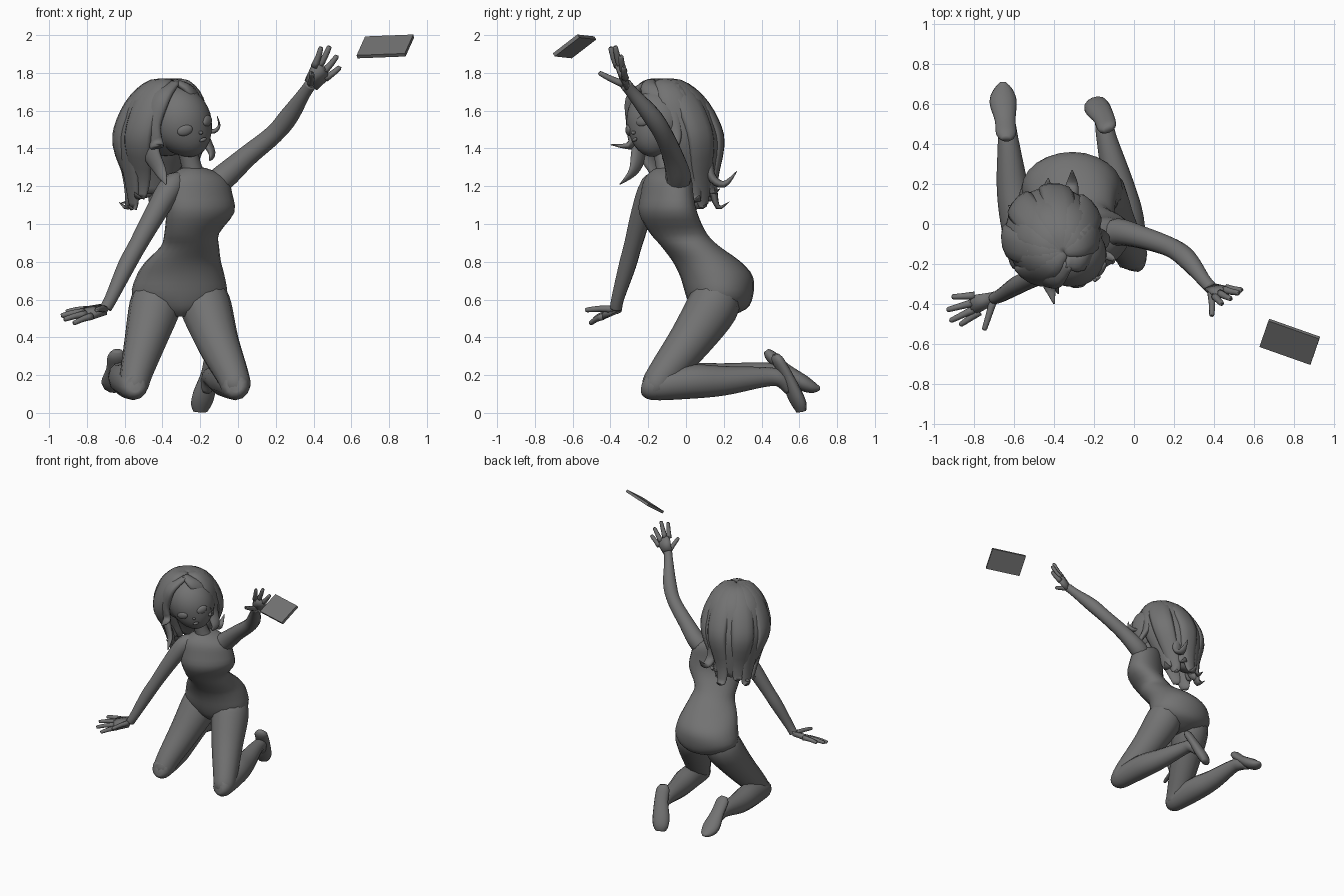
import bpy, bmesh, random
from math import cos, sin, pi, radians
from mathutils import Vector as V, Matrix

random.seed(7)
dark = bpy.data.materials.new("dark_grey")
dark.diffuse_color = (0.17, 0.17, 0.17, 1)


def finish(name, bm):
    bmesh.ops.recalc_face_normals(bm, faces=bm.faces)
    me = bpy.data.meshes.new(name)
    bm.to_mesh(me)
    bm.free()
    me.materials.append(dark)
    for p in me.polygons:
        p.use_smooth = True
    ob = bpy.data.objects.new(name, me)
    bpy.context.collection.objects.link(ob)
    return ob


def loft(name, rings):
    bm = bmesh.new()
    rows = [[bm.verts.new(p) for p in r] for r in rings]
    n = len(rows[0])
    for a, b in zip(rows, rows[1:]):
        for i in range(n):
            bm.faces.new((a[i], a[(i + 1) % n], b[(i + 1) % n], b[i]))
    bm.faces.new(rows[0])
    bm.faces.new(rows[-1])
    return finish(name, bm)


def spline(rows, k=4):
    """Catmull-Rom resampling of rows of numbers."""
    out = []
    for i in range(len(rows) - 1):
        a, b, c, d = (rows[max(0, min(len(rows) - 1, i + j))] for j in (-1, 0, 1, 2))
        for s in range(k):
            t = s / k
            out.append([0.5 * (2 * q + (r - p) * t + (2 * p - 5 * q + 4 * r - w) * t * t
                               + (3 * q - p - 3 * r + w) * t ** 3) for p, q, r, w in zip(a, b, c, d)])
    return out + [list(rows[-1])]


def tube(name, rows, ref=(1, 0, 0), flat=1.0, n=12, k=4):
    """Swept tube; each row is x, y, z, radius. flat squashes across ref."""
    pts = spline(rows, k)
    rings = []
    for i, p in enumerate(pts):
        t = (V(pts[min(i + 1, len(pts) - 1)][:3]) - V(pts[max(i - 1, 0)][:3])).normalized()
        s = V(ref) - t * t.dot(V(ref))
        s.normalize()
        w = t.cross(s)
        r = max(p[3], 0.002)
        rings.append([V(p[:3]) + s * r * cos(2 * pi * j / n) + w * r * flat * sin(2 * pi * j / n)
                      for j in range(n)])
    return loft(name, rings)


def level_loft(name, rows, n=24):
    """Stack of level ovals; each row is z, xmin, xmax, ymin, ymax, skew."""
    rings = []
    for z, x0, x1, y0, y1, f in spline(rows, 3):
        rings.append([((x0 + x1) / 2 + (x1 - x0) / 2 * cos(u), (y0 + y1) / 2 + (y1 - y0) / 2 * sin(u + f), z)
                      for u in (2 * pi * j / n for j in range(n))])
    return loft(name, rings)


def ball(name, size, mat, shape=None):
    bm = bmesh.new()
    bmesh.ops.create_uvsphere(bm, u_segments=24, v_segments=16, radius=1)
    for v in bm.verts:
        v.co = V(v.co[i] * size[i] for i in range(3))
        if shape:
            shape(v.co)
    bm.transform(mat)
    return finish(name, bm)


# Torso
level_loft("torso", [
    (0.51, -0.35, -0.26, 0.07, 0.22, 0), (0.55, -0.47, -0.13, 0.03, 0.32, 0),
    (0.62, -0.56, -0.06, 0.00, 0.355, 0), (0.72, -0.54, -0.07, -0.03, 0.355, 0),
    (0.80, -0.49, -0.09, -0.07, 0.29, 0.05), (0.88, -0.41, -0.10, -0.13, 0.18, 0.1),
    (0.95, -0.39, -0.10, -0.19, 0.11, 0.2), (1.06, -0.38, -0.02, -0.25, 0.06, 0.35),
    (1.16, -0.38, -0.03, -0.24, 0.04, 0.4), (1.24, -0.37, -0.06, -0.22, 0.03, 0.4),
    (1.29, -0.31, -0.15, -0.17, 0.00, 0.3), (1.30, -0.27, -0.20, -0.13, -0.05, 0.3)])
tube("neck", [(-0.23, -0.09, 1.24, 0.065), (-0.25, -0.11, 1.32, 0.052), (-0.28, -0.13, 1.44, 0.055)])

# Legs: thigh, shin and foot
tube("right_thigh", [(-0.42, 0.17, 0.65, 0.12), (-0.44, 0.14, 0.56, 0.137), (-0.49, 0.02, 0.38, 0.112),
                     (-0.54, -0.12, 0.20, 0.085), (-0.55, -0.165, 0.13, 0.072), (-0.55, -0.185, 0.085, 0.035)])
tube("left_thigh", [(-0.19, 0.17, 0.65, 0.12), (-0.17, 0.14, 0.56, 0.137), (-0.11, 0.02, 0.38, 0.115),
                    (-0.03, -0.12, 0.20, 0.088), (-0.01, -0.165, 0.13, 0.075), (-0.01, -0.185, 0.085, 0.035)])
tube("right_shin", [(-0.545, -0.23, 0.14, 0.03), (-0.55, -0.19, 0.14, 0.072), (-0.58, 0.02, 0.17, 0.09),
                    (-0.61, 0.2, 0.185, 0.078), (-0.63, 0.42, 0.215, 0.052), (-0.64, 0.51, 0.20, 0.045),
                    (-0.65, 0.58, 0.16, 0.03)])
tube("left_shin", [(-0.01, -0.23, 0.14, 0.03), (-0.01, -0.19, 0.14, 0.072), (-0.04, 0.02, 0.165, 0.09),
                   (-0.08, 0.2, 0.17, 0.078), (-0.135, 0.42, 0.19, 0.052), (-0.15, 0.5, 0.18, 0.045),
                   (-0.17, 0.55, 0.12, 0.03)])
tube("right_foot", [(-0.64, 0.425, 0.33, 0.025), (-0.64, 0.45, 0.30, 0.05), (-0.645, 0.52, 0.235, 0.052),
                    (-0.655, 0.61, 0.165, 0.068), (-0.655, 0.67, 0.135, 0.05), (-0.655, 0.71, 0.13, 0.015)],
     flat=0.62)
tube("left_foot", [(-0.13, 0.475, 0.31, 0.025), (-0.135, 0.485, 0.28, 0.048), (-0.15, 0.53, 0.2, 0.052),
                   (-0.18, 0.575, 0.1, 0.063), (-0.195, 0.6, 0.045, 0.058), (-0.2, 0.61, 0.008, 0.04)],
     ref=(0.93, 0.37, 0), flat=0.6)

# Arms
tube("left_arm", [(-0.16, -0.07, 1.19, 0.06), (-0.08, -0.04, 1.245, 0.068), (0.05, -0.07, 1.36, 0.056),
                  (0.19, -0.12, 1.475, 0.05), (0.27, -0.18, 1.57, 0.05), (0.35, -0.28, 1.69, 0.034),
                  (0.385, -0.32, 1.74, 0.032)], ref=(0, 1, 0))
tube("right_arm", [(-0.29, -0.14, 1.24, 0.04), (-0.35, -0.18, 1.20, 0.065), (-0.43, -0.23, 1.07, 0.058),
                   (-0.53, -0.28, 0.89, 0.048), (-0.59, -0.31, 0.78, 0.046), (-0.67, -0.36, 0.61, 0.034),
                   (-0.70, -0.37, 0.555, 0.032)], ref=(0, 1, 0))


def hand(side, wrist, tips, thumb, normal):
    w, nrm = V(wrist), V(normal).normalized()
    across = (V(tips[0]) - V(tips[-1])).normalized()
    base = [w + across * 0.032, w - across * 0.032]
    knuckles = [w.lerp(V(t), 0.52) for t in tips]
    mid = sum(knuckles, V()) / 4
    knuckles = [k + (k - mid) * 0.25 for k in knuckles]
    bm = bmesh.new()
    for p in base + knuckles:
        for s in (-0.018, 0.018):
            bm.verts.new(p + nrm * s)
    bmesh.ops.convex_hull(bm, input=bm.verts)
    finish(side + "_palm", bm)
    for i, (k, t) in enumerate([*zip(knuckles, tips), (w.lerp(V(thumb), 0.1), thumb)]):
        k, t = k.lerp(w, 0.1), V(t)
        tube(f"{side}_finger_{i + 1}", [(*k, 0.02), (*(k.lerp(t, 0.5) + nrm * 0.004), 0.016),
                                        (*k.lerp(t, 0.95), 0.013), (*t, 0.008)], ref=normal, n=8, k=2)


hand("left", (0.385, -0.32, 1.735), [(0.44, -0.40, 1.935), (0.485, -0.375, 1.94), (0.525, -0.345, 1.89),
     (0.54, -0.33, 1.83)], (0.39, -0.46, 1.80), (0.7, -0.65, -0.3))
hand("right", (-0.70, -0.37, 0.55), [(-0.91, -0.365, 0.535), (-0.935, -0.43, 0.515), (-0.92, -0.485, 0.495),
     (-0.87, -0.505, 0.475)], (-0.75, -0.53, 0.545), (0.1, 0, 1))

# Head: tapered to the chin, turned and tilted
head = (Matrix.Translation((-0.305, -0.15, 1.54)) @ Matrix.Rotation(radians(33), 4, 'Z')
        @ Matrix.Rotation(radians(-20), 4, 'Y'))


def face_shape(c):
    if c.z < -0.05:
        t = (-0.05 - c.z) / 0.14
        c.x *= 1 - 0.15 * t
        c.y = c.y * (1 - 0.1 * t) - 0.045 * t


ball("head", (0.165, 0.165, 0.19), head, face_shape)
for s in (-1, 1):
    ball("eye", (0.042, 0.016, 0.028), head @ Matrix.Translation((s * 0.075, -0.142, -0.02))
         @ Matrix.Rotation(s * 0.45, 4, 'Z'))
ball("nose", (0.01, 0.013, 0.01), head @ Matrix.Translation((0, -0.167, -0.06)))
ball("lips", (0.022, 0.01, 0.01), head @ Matrix.Translation((0, -0.168, -0.1)))

# Hair: scalp cap, back mass, then overlapping locks fanned round the crown
ball("hair_cap", (0.205, 0.21, 0.195), Matrix.Translation((-0.385, -0.08, 1.555)))
level_loft("hair_back", [
    (1.56, -0.58, -0.25, -0.15, 0.12, 0), (1.42, -0.59, -0.26, -0.13, 0.15, 0),
    (1.28, -0.57, -0.31, -0.04, 0.14, 0), (1.16, -0.54, -0.37, 0.02, 0.12, 0)])


def lock(name, angle, end, flick, grow, width=0.085):
    a = radians(angle)
    path = [(-0.35, -0.14, 0, 1.755, 0.3), (-0.365, -0.125, 0.09, 1.74, 0.75), (-0.38, -0.10, 0.165, 1.66, 1),
            (-0.395, -0.075, 0.2 + grow, 1.54, 1), (-0.41, -0.05, 0.205 + grow, 1.42, 0.95),
            (-0.43, -0.01, 0.155, 1.42 + (end - 1.42) * 0.6, 0.7),
            (-0.44, 0.02, 0.12 + flick * 0.4, end, 0.4), (-0.44, 0.03, 0.13 + flick, end + flick * 0.4, 0.03)]
    tube(name, [(x + r * cos(a), y + r * sin(a), z, w * width) for x, y, r, z, w in path],
         ref=(-sin(a), cos(a), 0.01), flat=0.4, n=10, k=3)


for i, ang in enumerate(range(12, 240, 25)):
    lock(f"hair_lock_{i + 1}", ang, random.uniform(1.08, 1.22), (0.07, 0.0, 0.04)[i % 3], (0.0, 0.018)[i % 2])

# Fringe locks framing the face, with loose wisps
tube("fringe_right", [(-0.33, -0.2, 1.75, 0.03), (-0.41, -0.27, 1.67, 0.065), (-0.46, -0.27, 1.53, 0.065),
                      (-0.43, -0.29, 1.42, 0.04), (-0.40, -0.40, 1.42, 0.004)], ref=(0.8, -0.6, 0), flat=0.5)
tube("fringe_left", [(-0.34, -0.19, 1.755, 0.03), (-0.26, -0.19, 1.71, 0.05), (-0.20, -0.10, 1.60, 0.055),
                     (-0.18, -0.07, 1.47, 0.05), (-0.14, -0.09, 1.38, 0.035), (-0.15, -0.12, 1.34, 0.01)],
     ref=(0.3, 0.9, 0), flat=0.5)
tube("wisp_right", [(-0.47, -0.24, 1.5, 0.05), (-0.46, -0.25, 1.38, 0.055), (-0.41, -0.28, 1.28, 0.035),
                    (-0.38, -0.35, 1.21, 0.004)], ref=(0.8, -0.6, 0), flat=0.5)
tube("wisp_left", [(-0.19, -0.13, 1.5, 0.02), (-0.13, -0.16, 1.49, 0.02), (-0.10, -0.18, 1.52, 0.012),
                   (-0.11, -0.2, 1.57, 0.003)], ref=(0, 1, 0), flat=0.6)
tube("wisp_back", [(-0.34, 0.12, 1.42, 0.05), (-0.32, 0.13, 1.26, 0.04), (-0.31, 0.2, 1.21, 0.03),
                   (-0.31, 0.27, 1.28, 0.003)], flat=0.6)
tube("wisp_side", [(-0.56, -0.06, 1.4, 0.06), (-0.57, 0.0, 1.25, 0.05), (-0.55, 0.05, 1.14, 0.03),
                   (-0.62, 0.07, 1.11, 0.003)], ref=(0, 1, 0), flat=0.6)

# Flat handheld slab floating beyond the raised hand
ax = V((0.255, -0.09, 0.01))
sh = V((0.045, 0.13, 0.1))
th = ax.cross(sh).normalized() * 0.02
bm = bmesh.new()
bmesh.ops.create_cube(bm, size=1)
for v in bm.verts:
    v.co = V((0.78, -0.59, 1.94)) + ax * v.co.x + sh * v.co.y + th * v.co.z
for p in finish("handheld_slab", bm).data.polygons:
    p.use_smooth = False
